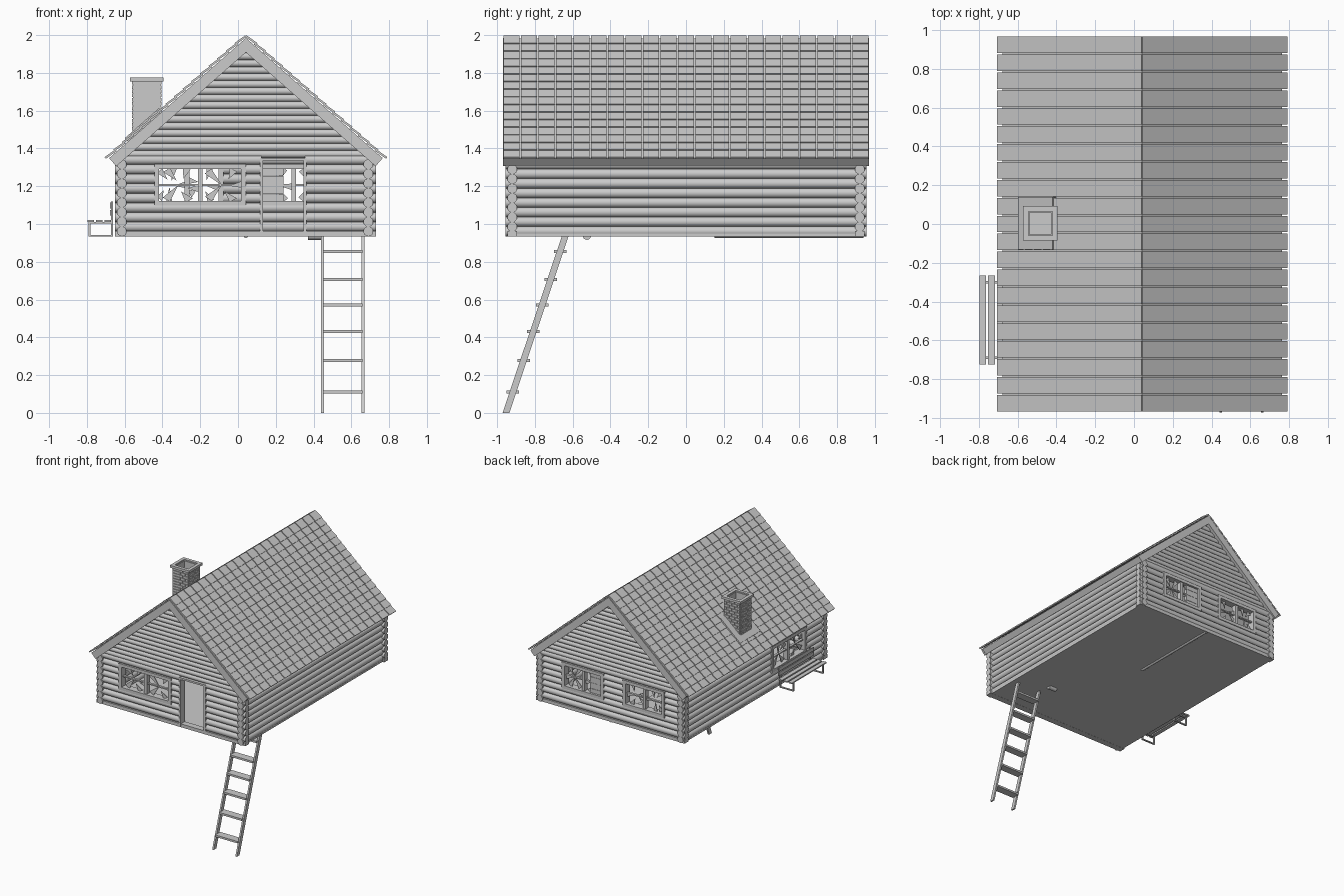
import bpy, bmesh, math, random
from mathutils import Matrix, Vector

cube = bpy.data.objects.get("Cube")
if cube:
    bpy.data.objects.remove(cube, do_unlink=True)
random.seed(4)

grey = bpy.data.materials.new("light_grey")
grey.use_nodes = True
COLOUR = (0.6, 0.6, 0.6, 1)
grey.diffuse_color = COLOUR
grey.node_tree.nodes["Principled BSDF"].inputs["Base Color"].default_value = COLOUR

MID = 0.042                      # x of the ridge
XL, XR, YW = -0.615, 0.69, 0.92  # wall centre lines
PITCH, R = 0.0507, 0.0265        # log spacing and radius


def finish(name, bm, smooth=False):
    bmesh.ops.recalc_face_normals(bm, faces=bm.faces)
    mesh = bpy.data.meshes.new(name)
    bm.to_mesh(mesh)
    bm.free()
    mesh.materials.append(grey)
    ob = bpy.data.objects.new(name, mesh)
    bpy.context.collection.objects.link(ob)
    if smooth:
        bpy.context.view_layer.objects.active = ob
        ob.select_set(True)
        bpy.ops.object.shade_smooth_by_angle(angle=math.radians(40))
        ob.select_set(False)
    return ob


def box(bm, x, y, z, frame=Matrix()):
    """Box from (low, high) pairs in the given frame."""
    pairs = (x, y, z)
    centre = Matrix.Translation([(a + b) / 2 for a, b in pairs])
    size = Matrix.Diagonal([b - a for a, b in pairs] + [1])
    bmesh.ops.create_cube(bm, size=1, matrix=frame @ centre @ size)


def log(bm, a, b, r, sides=14):
    a, b = Vector(a), Vector(b)
    turn = (b - a).to_track_quat('Z', 'Y').to_matrix().to_4x4()
    bmesh.ops.create_cone(bm, cap_ends=True, segments=sides, radius1=r, radius2=r,
                          depth=(b - a).length, matrix=Matrix.Translation((a + b) / 2) @ turn)


def frame_from(cols, origin):
    m = Matrix.Identity(4)
    for i, c in enumerate(list(cols) + [origin]):
        for j in range(3):
            m[j][i] = c[j]
    return m


def log_wall(name, wall, lo, hi, first, openings, rows=8):
    """Stack of logs along local x, broken where openings lie."""
    bm = bmesh.new()
    for i in range(rows):
        z = first + i * PITCH
        spans, start = [], lo
        for a, b, bottom, top in sorted(openings):
            if bottom < z < top:
                spans.append((start, a))
                start = b
        spans.append((start, hi))
        for a, b in spans:
            log(bm, wall @ Vector((a, 0, z)), wall @ Vector((b, 0, z)), R)
    return finish(name, bm, True)


def window(name, wall, a, b, bottom, top):
    """Frame, crossbars and broken shards in a wall opening."""
    bm = bmesh.new()
    t, d = 0.013, (-0.02, 0.02)
    mid, half = (a + b) / 2, (bottom + top) / 2
    for x in (a, b):
        box(bm, (x - t, x + t), (-0.03, 0.03), (bottom - t, top + t), wall)
    for z in (bottom, top):
        box(bm, (a, b), (-0.03, 0.03), (z - t, z + t), wall)
    box(bm, (mid - t, mid + t), d, (bottom, top), wall)
    box(bm, (a, b), (-0.01, 0.01), (half - 0.005, half + 0.005), wall)
    finish(name + "_frame", bm)
    bm = bmesh.new()
    for p, q in ((a, mid), (mid, b)):
        for k in range(5):
            ang = k * math.tau / 5 + random.uniform(-0.4, 0.4)
            c = Vector(((p + q) / 2, half))
            rim = [c + Vector((math.cos(ang + o) * (q - p) / 2, math.sin(ang + o) * (top - bottom) / 2))
                   for o in (-0.2, 0.2)]
            tip = c + (c - rim[0]) * random.uniform(-0.5, 0.1)
            layers = [[bm.verts.new(wall @ Vector((v.x, y, v.y))) for v in rim + [tip]]
                      for y in (-0.003, 0.003)]
            bm.faces.new(layers[0])
            bm.faces.new(layers[1])
            for i in range(3):
                j = (i + 1) % 3
                bm.faces.new((layers[0][i], layers[0][j], layers[1][j], layers[1][i]))
    finish(name + "_shards", bm)


# Log walls with window and doorway openings
front = Matrix.Translation((0, -YW, 0))
back = Matrix.Translation((0, YW, 0))
right = Matrix.Translation((XL, 0, 0)) @ Matrix.Rotation(math.pi / 2, 4, 'Z')
left = Matrix.Translation((XR, 0, 0)) @ Matrix.Rotation(math.pi / 2, 4, 'Z')
SILL, HEAD = 1.11, 1.305
front_win = (-0.43, 0.03, SILL, HEAD)
back_wins = [(-0.45, -0.09, SILL, HEAD), (0.115, 0.475, SILL, HEAD)]
side_win = (-0.67, -0.23, 1.09, 1.285)
door = (0.125, 0.355, 0.95, 1.35)
log_wall("front_wall", front, -0.65, 0.73, 0.985, [front_win, door])
log_wall("back_wall", back, -0.65, 0.73, 0.985, back_wins)
log_wall("right_wall", right, -0.955, 0.955, 0.961, [side_win])
log_wall("left_wall", left, -0.955, 0.955, 0.961, [])
window("front_window", front, *front_win)
window("side_window", right, *side_win)
for i, w in enumerate(back_wins):
    window("back_window_%d" % i, back, *w)

# Boarded half of one back window
bm = bmesh.new()
for i in range(4):
    box(bm, (0.12, 0.24), (-0.012, 0.012), (SILL + i * 0.049, SILL + i * 0.049 + 0.047), back)
finish("window_boards", bm)

# Door frame
bm = bmesh.new()
for x in door[:2]:
    box(bm, (x - 0.008, x + 0.008), (-0.03, 0.03), (0.94, 1.35), front)
box(bm, (0.125, 0.355), (-0.03, 0.03), (1.335, 1.35), front)
finish("door_frame", bm)

# Floor with sill logs, and the short poles beneath it
bm = bmesh.new()
box(bm, (-0.64, 0.715), (-0.945, 0.945), (0.935, 0.95))
for y in (-YW, YW):
    box(bm, (-0.65, 0.73), (y - 0.026, y + 0.026), (0.934, 0.962))
finish("floor", bm)
bm = bmesh.new()
log(bm, (MID, 0.15, 0.94), (MID, 0.94, 0.94), 0.014)
log(bm, (0.37, -0.525, 0.938), (0.44, -0.525, 0.938), 0.022)
finish("floor_poles", bm, True)

# Gable logs
for name, y in (("front_gable", -YW), ("back_gable", YW)):
    bm = bmesh.new()
    z = 1.37
    while z < 1.93:
        half = (1.945 - z) / 0.88
        log(bm, (MID - half, y, z), (MID + half, y, z), 0.02, 12)
        z += 0.037
    finish(name, bm, True)

# Roof slopes, shingles and barge boards
ANGLE = math.atan2(0.65, 0.74)
C, S = math.cos(ANGLE), math.sin(ANGLE)
for name, side in (("left", 1), ("right", -1)):
    slope = frame_from(((side * C, 0, -S), (0, 1, 0), (side * S, 0, C)), (MID, 0, 1.982))
    bm = bmesh.new()
    box(bm, (0, 0.96), (-0.955, 0.955), (-0.05, 0), slope)
    finish(name + "_roof_deck", bm)
    bm = bmesh.new()
    for y in (-0.96, 0.96):
        box(bm, (0, 0.962), (y - 0.008, y + 0.008), (-0.055, 0.002), slope)
    finish(name + "_barge_boards", bm)
    bm = bmesh.new()
    step, width = 0.061, 1.94 / 21
    for row in range(16):
        tilt = slope @ Matrix.Translation((row * step - 0.008, 0, 0.004)) @ Matrix.Rotation(-0.1, 4, 'Y')
        for col in range(21):
            y = -0.97 + col * width
            box(bm, (0, 0.071), (y + 0.004, y + width - 0.004), (0, 0.011), tilt)
    finish(name + "_shingles", bm)
    if side < 0:
        bm = bmesh.new()
        box(bm, (0.59, 0.83), (-0.132, 0.138), (0, 0.027), slope)
        finish("chimney_flashing", bm)


# Chimney of staggered bricks with a hollow cap
def ring(bm, frame, outer, inner, z):
    for turn in range(4):
        box(bm, (inner, outer), (-outer, inner), z, frame @ Matrix.Rotation(turn * math.pi / 2, 4, 'Z'))


centre = Matrix.Translation((-0.483, 0.003, 0))
bm = bmesh.new()
ring(bm, centre, 0.073, 0.056, (1.4, 1.765))
box(bm, (-0.06, 0.06), (-0.06, 0.06), (1.4, 1.62), centre)
for row in range(16):
    z = 1.405 + row * 0.0222
    cuts = (-0.073, -0.025, 0.025, 0.073) if row % 2 else (-0.073, -0.048, 0, 0.048, 0.073)
    for turn in range(4):
        face = centre @ Matrix.Rotation(turn * math.pi / 2, 4, 'Z')
        for a, b in zip(cuts, cuts[1:]):
            box(bm, (0.06, 0.079), (a + 0.002, b - 0.002), (z, z + 0.0185), face)
finish("chimney_bricks", bm)
bm = bmesh.new()
ring(bm, centre, 0.089, 0.062, (1.755, 1.775))
finish("chimney_cap", bm)

# Ladder
bm = bmesh.new()
lean = frame_from(((1, 0, 0), (0, 1, 0), (0, 0.315, 0.94)), (0, -0.953, 0))
for x in (0.447, 0.662):
    box(bm, (x - 0.007, x + 0.007), (-0.018, 0.018), (0, 1), lean)
finish("ladder_rails", bm)
bm = bmesh.new()
for z in (0.11, 0.277, 0.43, 0.57, 0.705, 0.855):
    y = -0.953 + z * 0.335
    box(bm, (0.45, 0.66), (y - 0.033, y + 0.033), (z - 0.008, z + 0.008))
finish("ladder_rungs", bm)

# Bench by the side wall
bm = bmesh.new()
for x in (-0.797, -0.752, -0.707):
    box(bm, (x, x + 0.034), (-0.725, -0.265), (1.01, 1.02))
for z in (1.045, 1.083):
    box(bm, (-0.678, -0.67), (-0.725, -0.265), (z, z + 0.03))
finish("bench_slats", bm)
bm = bmesh.new()
for y in (-0.69, -0.3):
    rail = (y - 0.007, y + 0.007)
    box(bm, (-0.792, -0.782), rail, (0.935, 1.01))
    box(bm, (-0.672, -0.662), rail, (0.935, 1.118))
    for z in (0.935, 1.002):
        box(bm, (-0.792, -0.662), rail, (z, z + 0.008))
finish("bench_legs", bm)
